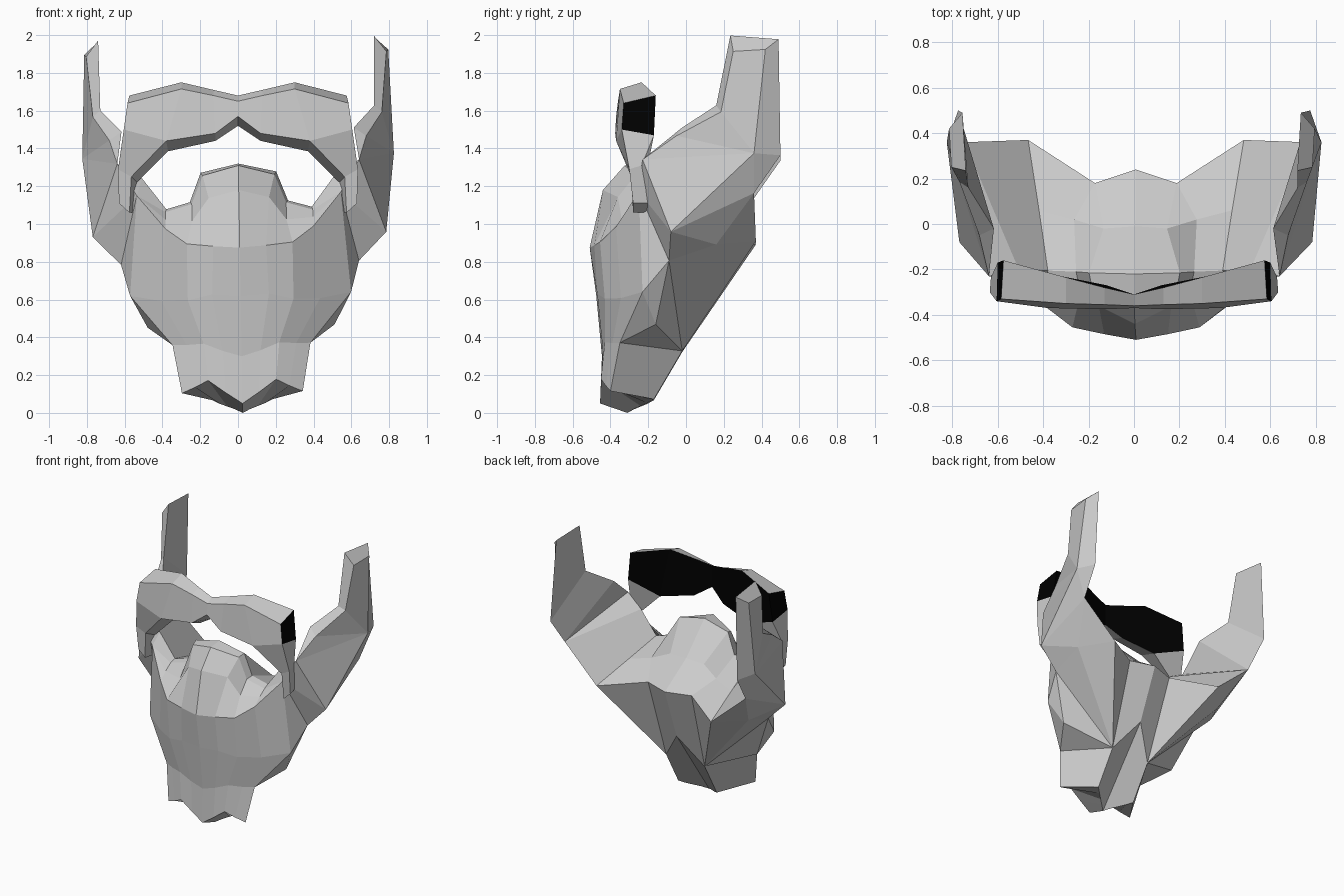
import bpy
import bmesh

cube = bpy.data.objects.get("Cube")
if cube:
    bpy.data.objects.remove(cube, do_unlink=True)


def material(name, value):
    mat = bpy.data.materials.new(name)
    mat.use_nodes = True
    color = (value, value, value, 1)
    mat.diffuse_color = color
    mat.node_tree.nodes["Principled BSDF"].inputs["Base Color"].default_value = color
    return mat


shell_grey = material("shell grey", 0.6)
lining_black = material("lining black", 0.0)


def face(bm, *points, mat=0):
    """Add one face, dropping repeated corners."""
    corners = []
    for p in points:
        if p not in corners:
            corners.append(p)
    if len(corners) > 2:
        f = bm.faces.new([bm.verts.new(p) for p in corners])
        f.material_index = mat


def strip(bm, upper, lower):
    """Skin two rows of points of equal length."""
    for k in range(len(upper) - 1):
        face(bm, upper[k], upper[k + 1], lower[k + 1], lower[k])


def loft(bm, sections, black_side=None):
    """Skin a run of closed cross-sections."""
    for a, b in zip(sections, sections[1:]):
        n = len(a)
        for k in range(n):
            j = (k + 1) % n
            face(bm, a[k], a[j], b[j], b[k], mat=int(k == black_side))


def finish(bm, name):
    """Weld, mirror across x and make the object."""
    bmesh.ops.remove_doubles(bm, verts=bm.verts, dist=0.001)
    copy = bmesh.ops.duplicate(bm, geom=bm.verts[:] + bm.edges[:] + bm.faces[:])
    for v in copy["geom"]:
        if isinstance(v, bmesh.types.BMVert):
            v.co.x *= -1
    bmesh.ops.remove_doubles(bm, verts=bm.verts, dist=0.001)
    bmesh.ops.recalc_face_normals(bm, faces=bm.faces)
    mesh = bpy.data.meshes.new(name)
    bm.to_mesh(mesh)
    bm.free()
    mesh.materials.append(shell_grey)
    mesh.materials.append(lining_black)
    obj = bpy.data.objects.new(name, mesh)
    bpy.context.collection.objects.link(obj)
    return obj


# Landmarks of the mask, left half
cheek_spike = (.54, -.25, 1.16)
eye_corner = (.51, -.2, 1.25)
plate_corner = (.585, -.23, .63)
jaw_side = (.495, -.16, .46)
jaw_corner = (.365, -.35, .365)
cheek_low = (.63, -.09, .795)
cheek_out = (.777, -.08, .945)
cheek_back = (.64, .16, .88)
temple_front = (.64, -.23, 1.33)
temple_top = (.615, -.02, 1.5)
temple_side = (.68, -.05, 1.455)
rim_side = (.75, .36, 1.15)
rim_corner = (.475, .37, .9)
rim_inner = (.18, .18, .94)
rim_mid = (0, .24, .94)
keel = (.16, -.02, .325)
keel_notch = (0, .09, .55)
horn_front = (.725, .16, 1.615)
horn_edge = (.765, .185, 1.58)
horn_side = (.825, .36, 1.36)
horn_back = (.775, .5, 1.35)
tip_front = (.73, .235, 1.985)
tip_back = (.745, .49, 1.965)
tip_side = (.805, .42, 1.91)
tip_edge = (.795, .25, 1.9)

# Rows across the front plate, centre to side
eye_rim = [(0, -.22, 1.32), (.2, -.215, 1.275), (.26, -.21, 1.12), (.385, -.205, 1.085), eye_corner]
lip = [(0, -.325, 1.31), (.19, -.265, 1.26), (.25, -.26, 1.11), (.39, -.25, 1.07), cheek_spike]
bridge = [(0, -.44, 1.18), (.16, -.36, 1.14), (.25, -.34, 1.02), (.39, -.31, 1.03), cheek_spike]
nose = [(0, -.51, .875), (.14, -.485, .885), (.28, -.455, .9), (.39, -.37, .98), cheek_spike]
muzzle = [(0, -.475, .62), (.15, -.47, .63), (.28, -.43, .6), (.42, -.345, .6), plate_corner]
jaw = [(0, -.445, .3), (.1, -.44, .33), (.2, -.43, .37), (.29, -.39, .365), jaw_corner]
chin = [(0, -.455, .05), (.09, -.452, .11), (.18, -.45, .175), (.25, -.425, .14), (.32, -.4, .11)]
under = [(0, -.31, 0), (.04, -.275, .02), (.08, -.24, .035), (.12, -.205, .05), (.16, -.17, .07)]

bm = bmesh.new()
rows = [eye_rim, lip, bridge, nose, muzzle, jaw, chin, under]
for a, b in zip(rows, rows[1:]):
    strip(bm, a, b)

# Chin block, keel and back panels
face(bm, chin[-1], under[-1], keel, jaw_corner)
face(bm, *under, keel, keel_notch)
face(bm, keel_notch, keel, rim_inner, rim_mid)
face(bm, keel, rim_corner, rim_inner)
face(bm, keel, cheek_back, rim_corner)
face(bm, jaw_side, cheek_low, keel)
face(bm, cheek_low, cheek_back, keel)
face(bm, jaw_corner, jaw_side, keel)
face(bm, plate_corner, jaw_side, jaw_corner)
face(bm, plate_corner, cheek_low, jaw_side)

# Cheek and temple
face(bm, cheek_spike, plate_corner, cheek_low)
face(bm, cheek_spike, cheek_low, cheek_out)
face(bm, cheek_spike, cheek_out, temple_front)
face(bm, cheek_spike, temple_front, eye_corner)
face(bm, cheek_out, cheek_low, cheek_back)
face(bm, cheek_out, cheek_back, rim_side)
face(bm, cheek_back, rim_corner, rim_side)
face(bm, temple_front, cheek_out, horn_side)
face(bm, cheek_out, rim_side, horn_side)
face(bm, rim_side, horn_back, horn_side)
face(bm, temple_front, horn_side, temple_side)
face(bm, temple_front, temple_side, temple_top)
face(bm, temple_side, horn_side, horn_edge)
face(bm, temple_top, temple_side, horn_edge, horn_front)

# Horn
face(bm, horn_edge, horn_side, tip_side, tip_edge)
face(bm, horn_side, horn_back, tip_back, tip_side)
face(bm, tip_edge, tip_side, tip_back, tip_front)
face(bm, horn_front, horn_edge, tip_edge, tip_front)
face(bm, horn_front, horn_back, tip_back, tip_front)

# Inner sheet
sheet_middle = [(0, -.01, 1.1), (.14, -.02, 1.09), (.27, .02, 1.035), (.425, .06, 1)]
strip(bm, eye_rim[:4], sheet_middle)
strip(bm, sheet_middle, [rim_mid, rim_inner, rim_inner, rim_corner])
face(bm, eye_rim[3], eye_corner, rim_side, rim_corner, sheet_middle[-1])
face(bm, eye_corner, temple_front, rim_side)
face(bm, temple_front, temple_top, rim_side)
face(bm, temple_top, horn_front, horn_back, rim_side)

mask = finish(bm, "mask_shell")
mask.rotation_euler.y = -.018
mask.location.x = .025

# Brow: sections run front top, back top, back bottom, front bottom
brow_sections = [
    [(0, -.36, 1.65), (0, -.31, 1.68), (0, -.31, 1.52), (0, -.37, 1.57)],
    [(.13, -.355, 1.68), (.13, -.28, 1.71), (.12, -.27, 1.44), (.12, -.375, 1.48)],
    [(.3, -.35, 1.715), (.3, -.235, 1.75), (.37, -.22, 1.385), (.38, -.37, 1.44)],
    [(.585, -.33, 1.64), (.575, -.16, 1.68), (.6, -.17, 1.47), (.605, -.34, 1.5)],
]
bm = bmesh.new()
loft(bm, brow_sections, black_side=1)
face(bm, *brow_sections[-1], mat=1)
finish(bm, "brow_band")

# Arms hanging from the brow: outer front, outer back, inner back, inner front
arm_sections = [
    [(.605, -.34, 1.5), (.6, -.17, 1.47), (.37, -.22, 1.385), (.38, -.37, 1.44)],
    [(.635, -.3, 1.29), (.63, -.235, 1.31), (.535, -.22, 1.22), (.565, -.29, 1.25)],
    [(.63, -.28, 1.11), (.61, -.2, 1.11), (.56, -.21, 1.06), (.575, -.28, 1.06)],
]
bm = bmesh.new()
loft(bm, arm_sections)
face(bm, *arm_sections[0])
face(bm, *arm_sections[-1])
finish(bm, "brow_arms")
